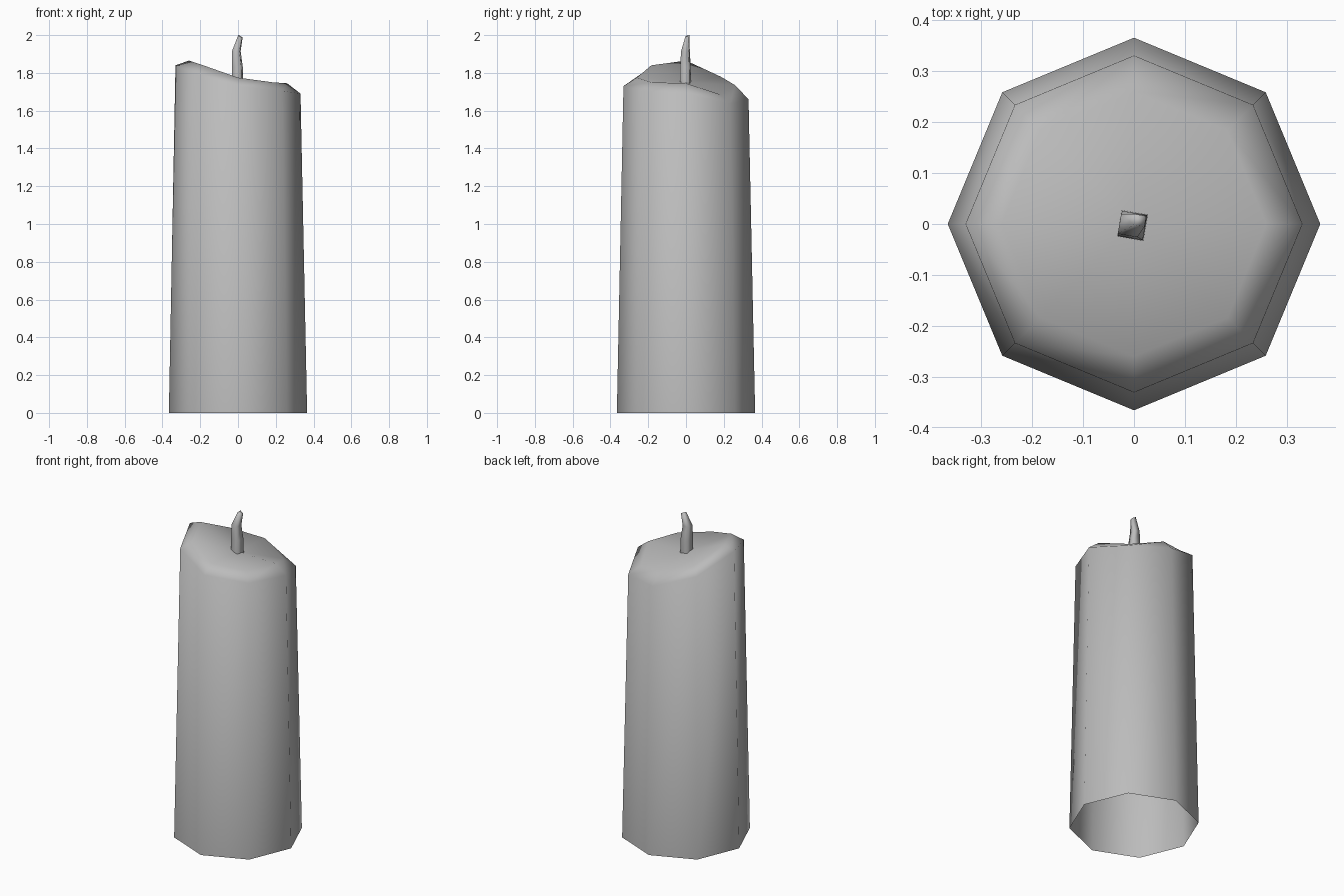
import bpy, bmesh, math

cube = bpy.data.objects.get("Cube")
if cube:
    bpy.data.objects.remove(cube, do_unlink=True)

grey = bpy.data.materials.new("plain_grey")
grey.use_nodes = True
colour = (0.5, 0.5, 0.5, 1)
grey.diffuse_color = colour
grey.node_tree.nodes["Principled BSDF"].inputs["Base Color"].default_value = colour


def circle(radius, heights, centre=(0, 0), turn=0):
    """Closed loop of points, one for each height, counter-clockwise from +x."""
    n = len(heights)
    return [(centre[0] + radius * math.cos(turn + math.tau * i / n),
             centre[1] + radius * math.sin(turn + math.tau * i / n), z)
            for i, z in enumerate(heights)]


def loft(name, loops, tip=None):
    """Skin the loops from bottom to top and close the top, to a tip if given."""
    bm = bmesh.new()
    rings = [[bm.verts.new(p) for p in loop] for loop in loops]
    n = len(rings[0])
    for low, high in zip(rings, rings[1:]):
        for i in range(n):
            j = (i + 1) % n
            bm.faces.new((low[i], low[j], high[j], high[i]))
    if tip:
        top = bm.verts.new(tip)
        for i in range(n):
            bm.faces.new((rings[-1][i], rings[-1][(i + 1) % n], top))
    else:
        bm.faces.new(rings[-1])
    mesh = bpy.data.meshes.new(name)
    bm.to_mesh(mesh)
    bm.free()
    mesh.materials.append(grey)
    mesh.shade_smooth()
    obj = bpy.data.objects.new(name, mesh)
    bpy.context.collection.objects.link(obj)
    return obj


# Wax body: open below, with a slanted, softened top
rim = [1.69, 1.635, 1.66, 1.745, 1.84, 1.797, 1.73, 1.705]
shoulder = [1.745, 1.685, 1.735, 1.78, 1.865, 1.84, 1.775, 1.75]
loft("wax_body", [circle(0.366, [0] * 8), circle(0.331, rim),
                  circle(0.26, shoulder)], tip=(0, 0, 1.75))

# Wick: a square strand that leans, kinks and tapers
turn = math.radians(35)
loft("wick", [circle(0.037, [1.735] * 4, (-0.003, -0.003), turn),
              circle(0.035, [1.83] * 4, (-0.003, -0.003), turn),
              circle(0.028, [1.915] * 4, (-0.009, -0.003), turn),
              circle(0.015, [1.988, 2.0, 1.996, 1.986], (0.012, 0.007), turn)])
